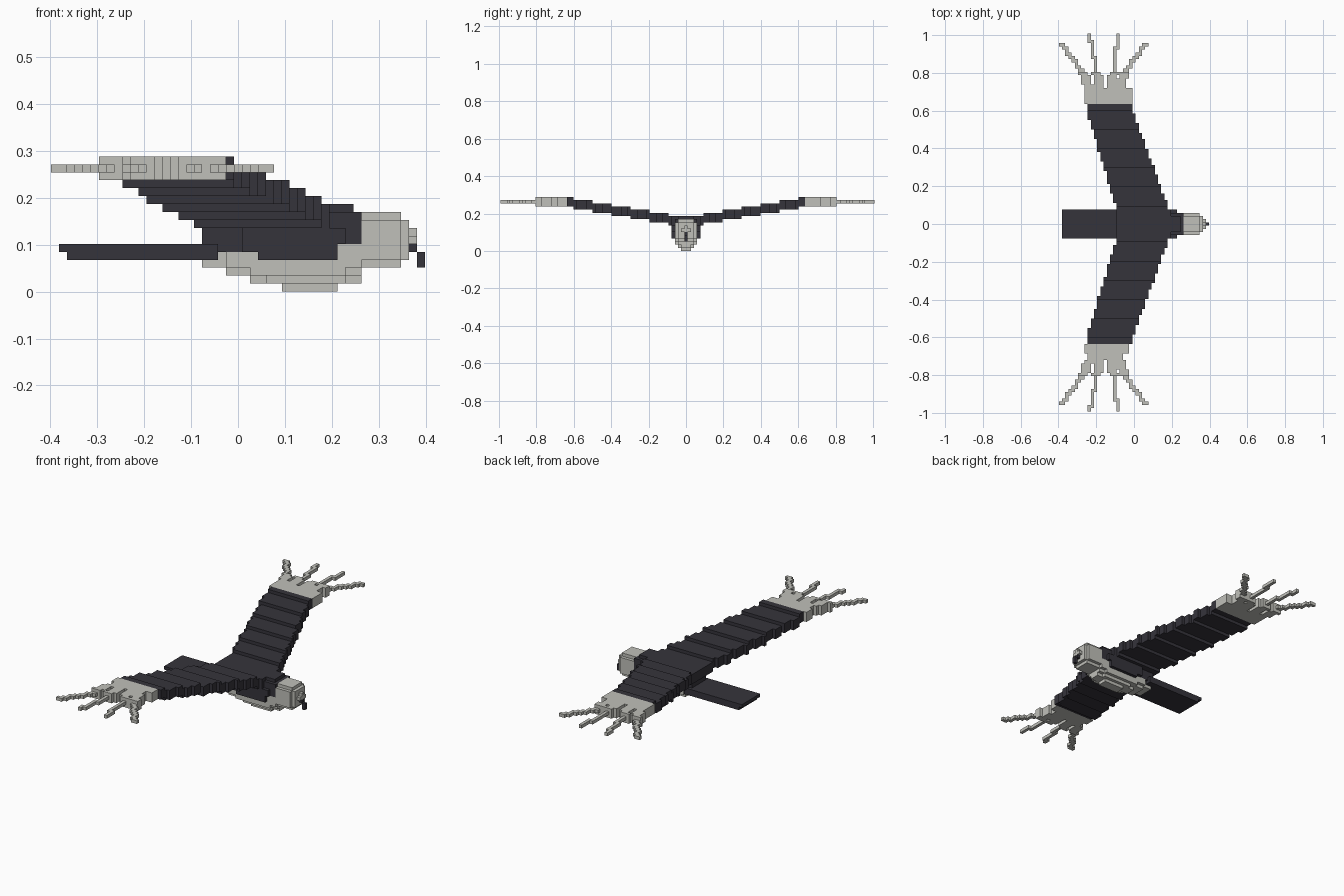
import bpy, bmesh
from mathutils import Vector

if "Cube" in bpy.data.objects:
    bpy.data.objects.remove(bpy.data.objects["Cube"], do_unlink=True)

V = 2 / 118                                   # edge of one small cube
ORIGIN = Vector((-23.5 * V, -0.5 * V, 0))     # cell (0, 0, 0), on the bird's centre line
taken = set()


def material(name, rgb):
    m = bpy.data.materials.new(name)
    m.use_nodes = True
    m.diffuse_color = (*rgb, 1)
    bsdf = m.node_tree.nodes["Principled BSDF"]
    bsdf.inputs["Base Color"].default_value = (*rgb, 1)
    bsdf.inputs["Roughness"].default_value = 0.8
    return m


DARK = material("charcoal", (0.036, 0.034, 0.044))
PALE = material("pale grey", (0.53, 0.53, 0.49))


def block(x0, x1, y0, y1, z0, z1):
    """All cells in a box; upper limits are exclusive."""
    return {(x, y, z) for x in range(x0, x1) for y in range(y0, y1) for z in range(z0, z1)}


# The four corners of each of a cell's six faces, by outward direction
SIDES = {
    (1, 0, 0): ((1, 0, 0), (1, 1, 0), (1, 1, 1), (1, 0, 1)),
    (-1, 0, 0): ((0, 0, 0), (0, 0, 1), (0, 1, 1), (0, 1, 0)),
    (0, 1, 0): ((0, 1, 0), (0, 1, 1), (1, 1, 1), (1, 1, 0)),
    (0, -1, 0): ((0, 0, 0), (1, 0, 0), (1, 0, 1), (0, 0, 1)),
    (0, 0, 1): ((0, 0, 1), (1, 0, 1), (1, 1, 1), (0, 1, 1)),
    (0, 0, -1): ((0, 0, 0), (0, 1, 0), (1, 1, 0), (1, 0, 0)),
}


def part(name, cells, mat):
    """Skin the outside of a group of cells, leaving out cells other parts own."""
    cells = cells - taken
    taken.update(cells)
    bm = bmesh.new()
    corners = {}
    for c in sorted(cells):
        for d, quad in SIDES.items():
            if tuple(a + b for a, b in zip(c, d)) in cells:
                continue
            face = []
            for q in quad:
                p = tuple(a + b for a, b in zip(c, q))
                if p not in corners:
                    corners[p] = bm.verts.new(ORIGIN + Vector((p[0], p[1] - 0.0, p[2])) * V)
                face.append(corners[p])
            bm.faces.new(face)
    mesh = bpy.data.meshes.new(name)
    bm.to_mesh(mesh)
    bm.free()
    mesh.materials.append(mat)
    obj = bpy.data.objects.new(name, mesh)
    bpy.context.collection.objects.link(obj)


def layers(rows):
    """Stack of layers: bottom, top, start, end, half width."""
    cells = set()
    for z0, z1, x0, x1, h in rows:
        cells |= block(x0, x1, -h, h + 1, z0, z1)
    return cells


# Hooked beak
part("beak", block(46, 47, 0, 1, 3, 5) | {(45, 0, 5)}, DARK)

# Round head
part("head", {c for c in block(39, 46, -3, 4, 3, 10)
              if (c[0] - 41) ** 2 + c[1] ** 2 + (c[2] - 6) ** 2 <= 17}, PALE)

# Dark back and pale belly
part("back", layers([(4, 5, 26, 36, 4), (5, 6, 21, 36, 3), (5, 6, 24, 36, 4),
                     (6, 8, 19, 39, 3), (6, 8, 24, 37, 4), (8, 10, 19, 39, 3),
                     (10, 11, 19, 38, 2)]), DARK)
part("belly", layers([(0, 1, 29, 36, 1), (1, 2, 25, 39, 1), (1, 2, 27, 37, 2),
                      (2, 3, 22, 39, 2), (2, 3, 25, 37, 3), (3, 5, 19, 39, 2),
                      (3, 5, 22, 39, 3), (5, 6, 36, 39, 3)]), PALE)

# Flat tail
part("tail", block(1, 21, -4, 5, 5, 6) | block(2, 21, -4, 5, 4, 5), DARK)

# Feather paths: x at the root, at the knuckle and at the tip, then tip distance
FEATHERS = [(10, 7, 0, 56), (13, 11.4, 9, 59), (16, 16.6, 18, 59), (18, 20, 27, 56)]
ROOT, KNUCKLE = 41, 47


def feather(x_root, x_mid, x_tip, end, side):
    cells, last = set(), None
    for d in range(ROOT, end + 1):
        if d <= KNUCKLE:
            x = round(x_root + (x_mid - x_root) * (d - ROOT) / (KNUCKLE - ROOT))
            cells |= block(x - 1, x + 2, side * d, side * d + 1, 14, 17)
        else:
            x = round(x_mid + (x_tip - x_mid) * (d - KNUCKLE) / (end - KNUCKLE))
            cells |= block(min(x, last), max(x, last) + 1, side * d, side * d + 1, 15, 16)
        last = x
    return {c for c in cells if c[1] >= -58}


for side, label in ((1, "left"), (-1, "right")):
    # Swept wing rising outward in steps
    wing = set()
    for d in range(0, 38):
        front = int(23 + (37 - d) * 0.37)
        rear = min(18, int(9 + max(0, 36 - d) * 0.3))
        z = 8 + d // 6
        wing |= block(rear, front, side * d, side * d + 1, z, z + 3)
    part(label + "_wing", wing, DARK)

    # Pale wing tip
    tip = set()
    for d in range(38, 43 if side > 0 else 41):
        tip |= block(8, 23 if side > 0 else 22, side * d, side * d + 1, 14, 17)
    part(label + "_wing_tip", tip, PALE)

    # Spread flight feathers
    for n, path in enumerate(FEATHERS, 1):
        part(f"{label}_feather_{n}", feather(*path, side), PALE)
